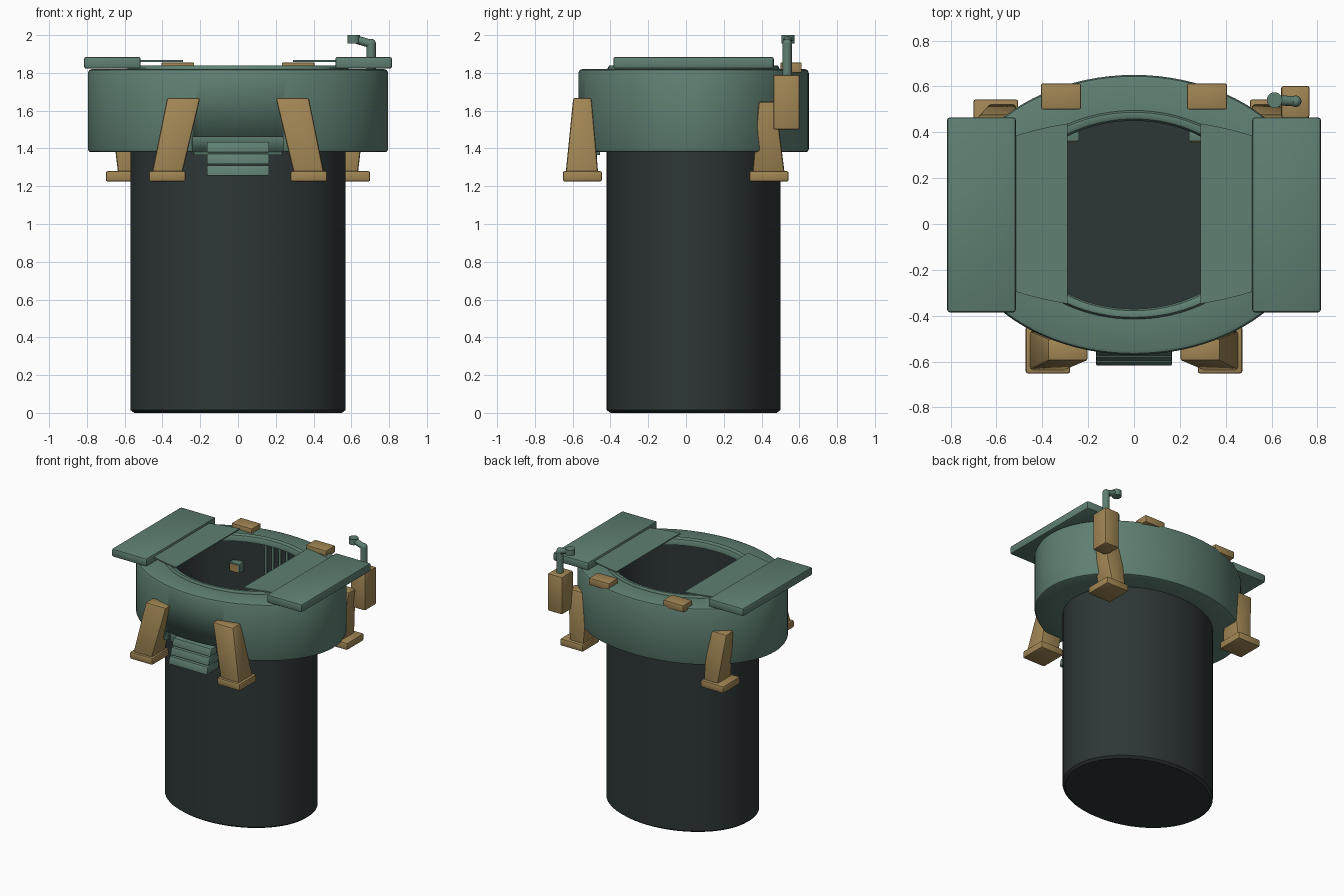
import bpy, bmesh, math
from mathutils import Vector

if "Cube" in bpy.data.objects:
    bpy.data.objects.remove(bpy.data.objects["Cube"])

CY = 0.04       # centre of the oval shaft along y
SEGMENTS = 96


def material(name, rgb):
    m = bpy.data.materials.new(name)
    m.use_nodes = True
    m.diffuse_color = (*rgb, 1)
    bsdf = next(n for n in m.node_tree.nodes if n.type == 'BSDF_PRINCIPLED')
    bsdf.inputs["Base Color"].default_value = (*rgb, 1)
    return m


green = material("muted_green", (0.115, 0.215, 0.17))
tan = material("tan", (0.36, 0.24, 0.09))
dark = material("dark_grey", (0.027, 0.037, 0.037))


def finish(bm, name, mat, bevel=0):
    bmesh.ops.recalc_face_normals(bm, faces=bm.faces)
    mesh = bpy.data.meshes.new(name)
    bm.to_mesh(mesh)
    bm.free()
    mesh.materials.append(mat)
    ob = bpy.data.objects.new(name, mesh)
    bpy.context.collection.objects.link(ob)
    bpy.ops.object.select_all(action='DESELECT')
    ob.select_set(True)
    bpy.context.view_layer.objects.active = ob
    if bevel:
        mod = ob.modifiers.new("bevel", 'BEVEL')
        mod.width, mod.segments = bevel, 2
        bpy.ops.object.modifier_apply(modifier="bevel")
    bpy.ops.object.shade_smooth_by_angle(angle=math.radians(35))
    return ob


def oval_lathe(name, mat, profile, closed=True):
    """Sweep (rx, ry, z) points round the shaft axis; open ends get caps."""
    bm = bmesh.new()
    angles = [2 * math.pi * i / SEGMENTS for i in range(SEGMENTS)]
    rings = [[bm.verts.new((rx * math.cos(a), CY + ry * math.sin(a), z)) for a in angles]
             for rx, ry, z in profile]
    pairs = list(zip(rings, rings[1:]))
    if closed:
        pairs.append((rings[-1], rings[0]))
    for lo, hi in pairs:
        for i in range(SEGMENTS):
            j = (i + 1) % SEGMENTS
            bm.faces.new((lo[i], lo[j], hi[j], hi[i]))
    if not closed:
        bm.faces.new(rings[0])
        bm.faces.new(rings[-1])
    return finish(bm, name, mat)


def tapered(name, mat, bottom, top, z0, z1, bevel=0.01):
    """Block between two rectangles given as (x0, x1, y0, y1)."""
    bm = bmesh.new()
    loops = []
    for (x0, x1, y0, y1), z in ((bottom, z0), (top, z1)):
        loops.append([bm.verts.new((x, y, z)) for x, y in ((x0, y0), (x1, y0), (x1, y1), (x0, y1))])
    lo, hi = loops
    bm.faces.new(lo)
    bm.faces.new(hi)
    for i in range(4):
        j = (i + 1) % 4
        bm.faces.new((lo[i], lo[j], hi[j], hi[i]))
    return finish(bm, name, mat, bevel)


def box(name, mat, x0, x1, y0, y1, z0, z1, bevel=0.01):
    return tapered(name, mat, (x0, x1, y0, y1), (x0, x1, y0, y1), z0, z1, bevel)


def flip(rect, side):
    x0, x1, y0, y1 = rect
    return (x0, x1, y0, y1) if side > 0 else (-x1, -x0, y0, y1)


def rod(name, mat, a, b, radius):
    a, b = Vector(a), Vector(b)
    bm = bmesh.new()
    bmesh.ops.create_cone(bm, cap_ends=True, segments=20, radius1=radius, radius2=radius,
                          depth=(b - a).length)
    turn = (b - a).to_track_quat('Z', 'Y').to_matrix()
    bmesh.ops.rotate(bm, verts=bm.verts, matrix=turn)
    bmesh.ops.translate(bm, verts=bm.verts, vec=(a + b) / 2)
    return finish(bm, name, mat)


# Hollow shaft with a floor
oval_lathe("shaft", dark, [(0.55, 0.44, 0), (0.57, 0.46, 0.015), (0.57, 0.46, 1.81),
                           (0.55, 0.44, 1.81), (0.55, 0.44, 0.03)], closed=False)

# Wide collar with rounded edges
collar = oval_lathe("collar", green, [
    (0.56, 0.45, 1.38), (0.78, 0.595, 1.38), (0.79, 0.605, 1.385), (0.795, 0.61, 1.395),
    (0.795, 0.61, 1.8), (0.789, 0.604, 1.814), (0.775, 0.59, 1.82), (0.56, 0.45, 1.82)])

# Notch above the steps
cutter = box("notch_cutter", green, -0.24, 0.24, -0.7, -0.5, 1.3, 1.46, 0)
cutter.hide_render = True
cut = collar.modifiers.new("notch", 'BOOLEAN')
cut.operation, cut.object = 'DIFFERENCE', cutter
bpy.context.view_layer.objects.active = collar
bpy.ops.object.modifier_apply(modifier="notch")
bpy.data.objects.remove(cutter)

# Rounded rim round the opening
oval_lathe("rim", green, [(0.585, 0.455, 1.8), (0.585, 0.455, 1.825), (0.575, 0.447, 1.838),
                          (0.555, 0.435, 1.84), (0.535, 0.418, 1.832), (0.525, 0.41, 1.815),
                          (0.525, 0.41, 1.79), (0.56, 0.44, 1.79)])

# Steps hanging under the front
box("step_back", green, -0.235, 0.235, -0.5, -0.455, 1.365, 1.455, 0.005)
for i in range(3):
    y = -0.575 - 0.022 * i
    z = 1.385 - 0.062 * i
    tapered(f"step_{i + 1}", green, (-0.165, 0.165, y, -0.47), (-0.165, 0.165, y + 0.015, -0.47),
            z - 0.006, z + 0.05, 0.006)

for side, label in ((1, "left"), (-1, "right")):
    # Sliding door slab and its thin curved leaf
    box(f"{label}_door", green, *flip((0.515, 0.815, -0.385, 0.465), side), 1.822, 1.885, 0.012)
    bm = bmesh.new()
    xs = [0.29 + 0.24 * i / 8 for i in range(9)]
    outline = [(x, s * 0.415 * math.sqrt(1 - (x / 0.9) ** 2))
               for s, row in ((1, xs), (-1, xs[::-1])) for x in row]
    leaf = bm.faces.new([bm.verts.new((side * x, 0.045 + y, 1.858)) for x, y in outline])
    extruded = bmesh.ops.extrude_face_region(bm, geom=[leaf])["geom"]
    bmesh.ops.translate(bm, vec=(0, 0, 0.009),
                        verts=[v for v in extruded if isinstance(v, bmesh.types.BMVert)])
    finish(bm, f"{label}_door_leaf", green)

    # Slanted braces on foot plates
    box(f"front_{label}_foot", tan, *flip((0.278, 0.472, -0.652, -0.445), side), 1.225, 1.28)
    tapered(f"front_{label}_brace", tan, flip((0.295, 0.455, -0.637, -0.465), side),
            flip((0.2, 0.375, -0.597, -0.5), side), 1.27, 1.668, 0.012)
    box(f"back_{label}_foot", tan, *flip((0.505, 0.7, 0.335, 0.543), side), 1.225, 1.28)
    tapered(f"back_{label}_brace", tan, flip((0.515, 0.635, 0.352, 0.522), side),
            flip((0.51, 0.68, 0.385, 0.475), side), 1.27, 1.648, 0.012)

    # Pads on the back of the collar
    box(f"{label}_pad", tan, *flip((0.232, 0.405, 0.5, 0.612), side), 1.8, 1.855, 0.006)

    # Lamps on the inner wall
    box(f"{label}_lamp", green, *flip((0.24, 0.325, 0.36, 0.42), side), 1.56, 1.63, 0.003)
    box(f"{label}_lamp_face", tan, *flip((0.25, 0.315, 0.355, 0.361), side), 1.567, 1.623, 0)

# Vertical rails on the inner back wall
for i, x in enumerate((-0.09, -0.03, 0.03, 0.09)):
    rod(f"inner_rail_{i + 1}", green, (x, 0.468, 0.1), (x, 0.468, 1.79), 0.009)

# Control box with a bent periscope pipe
box("control_box", tan, 0.642, 0.765, 0.462, 0.602, 1.5, 1.79)
rod("pipe_upright", green, (0.705, 0.535, 1.78), (0.705, 0.535, 1.955), 0.025)
bm = bmesh.new()
bmesh.ops.create_uvsphere(bm, u_segments=16, v_segments=10, radius=0.025)
bmesh.ops.translate(bm, verts=bm.verts, vec=(0.705, 0.535, 1.955))
finish(bm, "pipe_elbow", green)
rod("pipe_arm", green, (0.705, 0.535, 1.953), (0.615, 0.54, 1.98), 0.022)
rod("pipe_head", green, (0.613, 0.54, 1.955), (0.613, 0.54, 2.0), 0.034)
